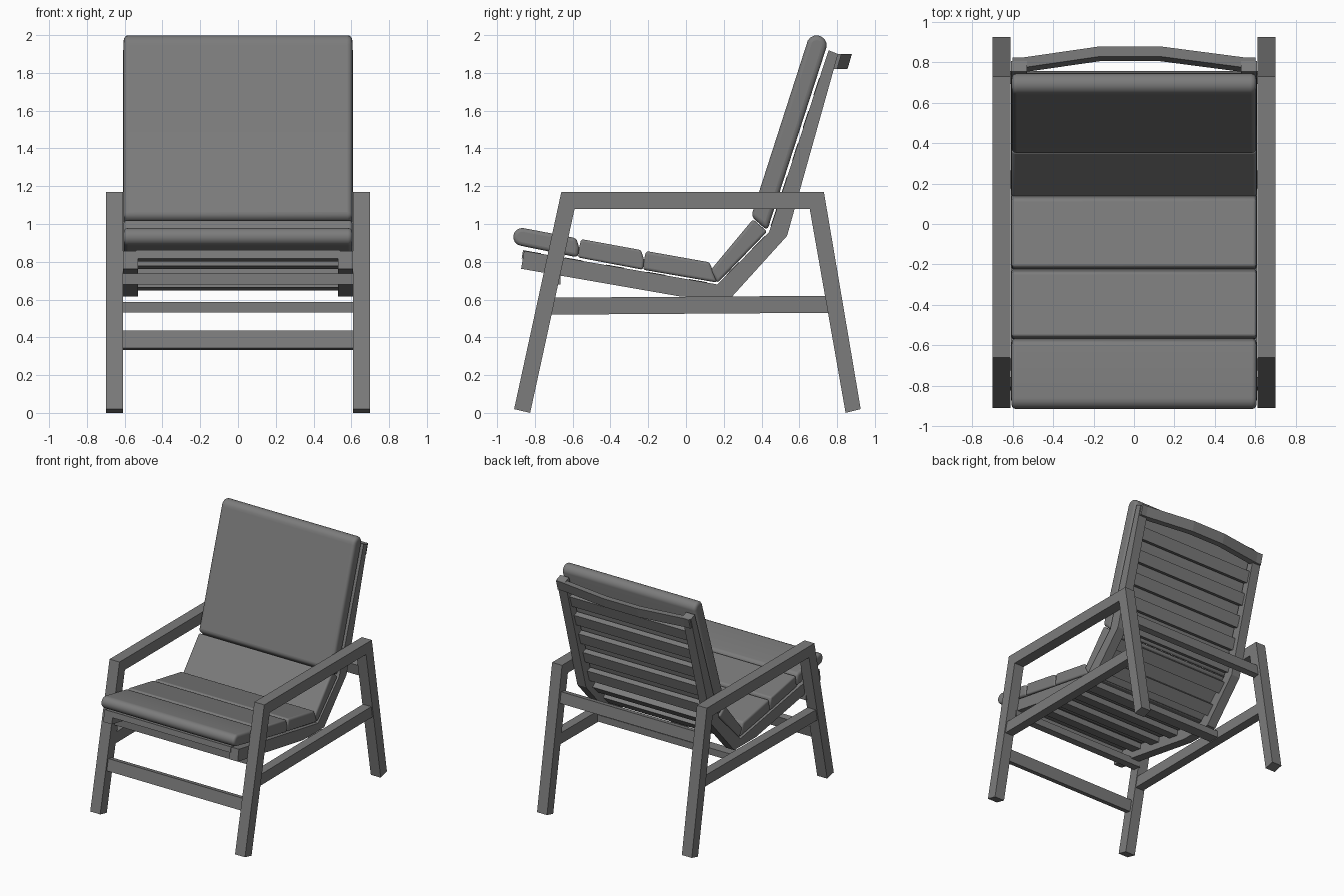
import bpy, bmesh, math
from mathutils import Vector

cube = bpy.data.objects.get("Cube")
if cube:
    bpy.data.objects.remove(cube, do_unlink=True)

grey = bpy.data.materials.new("warm_grey")
grey.use_nodes = True
grey.diffuse_color = (0.2, 0.2, 0.2, 1)
grey.node_tree.nodes["Principled BSDF"].inputs["Base Color"].default_value = (0.2, 0.2, 0.2, 1)

X, Y, Z = Vector((1, 0, 0)), Vector((0, 1, 0)), Vector((0, 0, 1))


def prism(name, pts, u, v, start, end):
    """Extrude a flat outline, drawn on axes u and v, from start to end."""
    bm = bmesh.new()
    rings = [[bm.verts.new(u * a + v * b + off) for a, b in pts] for off in (start, end)]
    bm.faces.new(rings[0])
    bm.faces.new(rings[1])
    n = len(pts)
    for i in range(n):
        j = (i + 1) % n
        bm.faces.new((rings[0][i], rings[0][j], rings[1][j], rings[1][i]))
    bmesh.ops.recalc_face_normals(bm, faces=bm.faces)
    mesh = bpy.data.meshes.new(name)
    bm.to_mesh(mesh)
    bm.free()
    mesh.materials.append(grey)
    obj = bpy.data.objects.new(name, mesh)
    bpy.context.collection.objects.link(obj)
    return obj


def side_prism(name, pts, x0, x1):
    return prism(name, pts, Y, Z, X * x0, X * x1)


def crossbar(name, y, z, depth, height, half, angle=0.0):
    """Bar across the chair, its section turned by angle in the side plane."""
    c, s = math.cos(angle), math.sin(angle)
    corners = [(-depth / 2, -height / 2), (depth / 2, -height / 2),
               (depth / 2, height / 2), (-depth / 2, height / 2)]
    return side_prism(name, [(y + a * c - b * s, z + a * s + b * c) for a, b in corners],
                      -half, half)


def cushion(name, pts, bevel):
    obj = side_prism(name, pts, -0.605, 0.605)
    mod = obj.modifiers.new("soft_edges", "BEVEL")
    mod.width = bevel
    mod.segments = 4
    mod.limit_method = "ANGLE"
    mod.angle_limit = math.radians(40)
    bpy.ops.object.select_all(action="DESELECT")
    bpy.context.view_layer.objects.active = obj
    obj.select_set(True)
    bpy.ops.object.shade_smooth_by_angle(angle=math.radians(35))


def round_end(p, q, steps=8):
    """Half circle from p to q, bulging to the left of the way from p to q."""
    p, q = Vector(p), Vector(q)
    mid, r = (p + q) / 2, (p - q) / 2
    side = Vector((r.y, -r.x))
    return [tuple(mid + r * math.cos(t) + side * math.sin(t))
            for t in (math.pi * i / steps for i in range(steps + 1))]


# Side frames, rails and stretchers, mirrored left and right
arm_frame = [(-0.91, 0.02), (-0.66, 1.17), (0.73, 1.17), (0.925, 0.02),
             (0.845, 0), (0.655, 1.08), (-0.59, 1.08), (-0.825, 0)]
stretcher = [(-0.74, 0.52), (0.77, 0.53), (0.76, 0.62), (-0.72, 0.61)]
front_line = [(-0.857, 0.858), (0.166, 0.68), (0.44, 0.957), (0.755, 1.92)]
rail = front_line + [(0.805, 1.9), (0.535, 0.937), (0.245, 0.617), (-0.034, 0.617), (-0.873, 0.763)]
for label, s in (("left", 1), ("right", -1)):
    side_prism(label + "_arm_and_legs", arm_frame, s * 0.61, s * 0.70)
    side_prism(label + "_stretcher", stretcher, s * 0.615, s * 0.69)
    side_prism(label + "_seat_rail", rail, s * 0.53, s * 0.608)

# Bars joining the two sides
crossbar("front_lower_bar", -0.79, 0.385, 0.05, 0.095, 0.62, -0.2)
crossbar("front_upper_bar", -0.695, 0.71, 0.06, 0.06, 0.62)
crossbar("middle_bar", 0.22, 0.56, 0.09, 0.055, 0.63)
crossbar("rear_bar", 0.725, 0.91, 0.05, 0.09, 0.62, 0.17)

# Slats set into the front faces of the rails
for part, count, first, last in (("seat", 5, 0.04, 0.9), ("lumbar", 2, 0.3, 0.8),
                                 ("back", 5, 0.08, 0.8)):
    k = ("seat", "lumbar", "back").index(part)
    p, q = Vector(front_line[k]), Vector(front_line[k + 1])
    d = (q - p).normalized()
    normal = Vector((d.y, -d.x))
    for i in range(count):
        t = first + (last - first) * i / (count - 1)
        c = p.lerp(q, t) + normal * 0.02
        crossbar(f"{part}_slat_{i + 1}", c.x, c.y, 0.095, 0.045, 0.54, math.atan2(d.y, d.x))

# Bent crest rail behind the top of the back
outer = [(-0.6, 0.815), (-0.55, 0.815), (-0.17, 0.87), (0.13, 0.87), (0.55, 0.815), (0.6, 0.815)]
inner = [(x, y - 0.05) for x, y in reversed(outer)]
lean = Vector((0, 0.29, 1)) * 0.08
prism("crest_rail", outer + inner, X, Y, Z * 1.82 - Y * 0.015, Z * 1.82 - Y * 0.015 + lean)

# Upholstery: three seat pads, a lumbar pad and the back pad
cushion("front_seat_pad", round_end((-0.875, 0.885), (-0.86, 0.978))
        + [(-0.58, 0.925), (-0.566, 0.875), (-0.572, 0.823)], 0.02)
cushion("middle_seat_pad", [(-0.572, 0.823), (-0.566, 0.875), (-0.555, 0.92),
                            (-0.238, 0.862), (-0.222, 0.81), (-0.228, 0.758)], 0.012)
cushion("rear_seat_pad", [(-0.228, 0.758), (-0.222, 0.81), (-0.212, 0.857),
                          (0.125, 0.797), (0.165, 0.69)], 0.015)
cushion("lumbar_pad", [(0.13, 0.755), (0.166, 0.687), (0.43, 0.96), (0.355, 1.025)], 0.015)
cushion("back_pad", round_end((0.638, 1.95), (0.745, 1.94))[::1]
        + [(0.43, 0.965), (0.345, 1.04)], 0.025)
